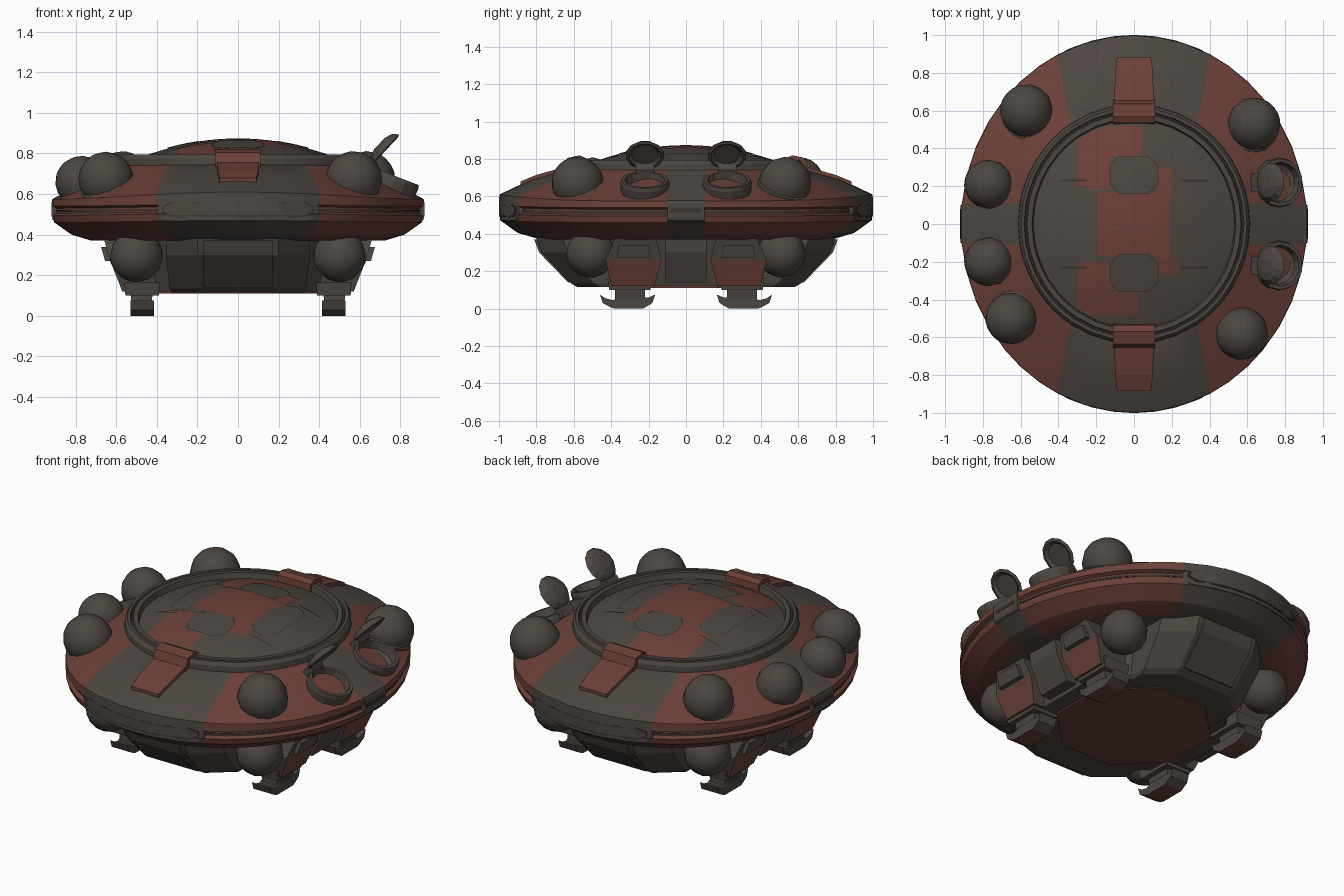
import bpy, bmesh, math
from mathutils import Vector

if "Cube" in bpy.data.objects:
    bpy.data.objects.remove(bpy.data.objects["Cube"])

def mat(name, c):
    m = bpy.data.materials.new(name)
    m.diffuse_color = (*c, 1)
    m.use_nodes = True
    m.node_tree.nodes["Principled BSDF"].inputs["Base Color"].default_value = m.diffuse_color
    return m

GREY, RED, DARK = range(3)
MATS = [mat("warm_grey", (0.075, 0.062, 0.053)), mat("rust_red", (0.150, 0.052, 0.040)),
        mat("dark_seam", (0.040, 0.033, 0.028))]

def finish(name, bm, m=GREY, rule=None, smooth=0, fix=True):
    if fix:
        bmesh.ops.recalc_face_normals(bm, faces=bm.faces)
    bm.normal_update()
    for f in bm.faces:
        f.material_index = rule(f) if rule else m
    me = bpy.data.meshes.new(name)
    bm.to_mesh(me)
    bm.free()
    for x in MATS:
        me.materials.append(x)
    ob = bpy.data.objects.new(name, me)
    bpy.context.collection.objects.link(ob)
    if smooth:
        bpy.ops.object.select_all(action='DESELECT')
        ob.select_set(True)
        bpy.context.view_layer.objects.active = ob
        bpy.ops.object.shade_smooth_by_angle(angle=math.radians(smooth))
    return ob

def loft(name, rings, m=GREY, rule=None, smooth=0):
    """Closed skin through a list of equal-length point rings, capped at both ends."""
    bm = bmesh.new()
    vs = [[bm.verts.new(p) for p in r] for r in rings]
    n = len(vs[0])
    for a, b in zip(vs, vs[1:]):
        for i in range(n):
            bm.faces.new((a[i], a[(i + 1) % n], b[(i + 1) % n], b[i]))
    bm.faces.new(vs[0])
    bm.faces.new(vs[-1])
    return finish(name, bm, m, rule, smooth)

def lathe(name, prof, loc, axis, m=GREY, n=16, smooth=0, rule=None):
    q = Vector((0, 0, 1)).rotation_difference(Vector(axis).normalized())
    rings = [[q @ Vector((r * math.cos(t), r * math.sin(t), h)) + Vector(loc)
              for t in (math.tau * (i + .5) / n for i in range(n))] for r, h in prof]
    return loft(name, rings, m, rule, smooth)

def prism_x(name, prof, x0, x1, m=GREY, rule=None):   # profile in y,z
    return loft(name, [[(x, y, z) for y, z in prof] for x in (x0, x1)], m, rule)

def prism_y(name, prof, y0, y1, m=GREY, rule=None):   # profile in x,z
    return loft(name, [[(x, y, z) for x, z in prof] for y in (y0, y1)], m, rule)

def frustum(name, lo, hi, z0, z1, m=GREY, rule=None):  # (x0,x1,y0,y1) at two heights
    return loft(name, [[(a, c, z), (b, c, z), (b, d, z), (a, d, z)]
                       for (a, b, c, d), z in ((lo, z0), (hi, z1))], m, rule)

# saucer hull: elliptical rings, sector edges follow the angle tables
RIM = [0, 6, 15, 24, 33, 42, 49, 57, 64, 73, 82, 90]
INN = [0, 10, 17, 25, 33, 41, 46, 52, 57, 68, 79, 90]

def ring(rx, ry, zx, zy, f):
    q = [math.radians(a * (1 - f) + b * f) for a, b in zip(RIM, INN)]
    ts = q + [math.pi - t for t in q[-2::-1]]
    ts += [t + math.pi for t in ts[1:-1]]
    return [(rx * math.cos(t), ry * math.sin(t), zx + (zy - zx) * math.sin(t) ** 4) for t in ts]

def hull_rule(f):
    c = f.calc_center_median()
    if c.z > 0.75 or f.normal.z < -0.98:
        return GREY
    k = (math.hypot(c.x / .915, c.y) - .62) / .38
    k = max(0, min(1, k)) if c.z > .56 else 1
    t = math.degrees(math.atan2(abs(c.y), abs(c.x) / .93))
    return RED if 10 - 4 * k < t < 57 + 7 * k else GREY

loft("saucer_hull", [ring(*r) for r in (
    (.72, .78, .37, .37, 0), (.82, .90, .40, .405, 0), (.905, .99, .46, .47, 0),
    (.915, 1.0, .495, .505, 0), (.898, .972, .505, .515, 0), (.898, .972, .53, .54, 0),
    (.917, 1.0, .54, .55, 0), (.915, .998, .575, .61, 0), (.77, .83, .655, .69, .45),
    (.615, .635, .74, .745, 1))], rule=hull_rule, smooth=18)

# dark line in the rim groove
loft("rim_groove_seam", [ring(.901, .975, z, z + .01, 0) for z in (.511, .521)], DARK)

# raised ring around the top deck
loft("deck_ring", [ring(*r, 1) for r in (
    (.615, .635, .72, .72), (.612, .632, .775, .775), (.598, .618, .795, .795), (.582, .60, .795, .795),
    (.578, .596, .785, .785), (.57, .588, .785, .785), (.566, .584, .795, .795), (.54, .558, .795, .795),
    (.53, .548, .75, .75))], rule=lambda f: DARK if abs(f.calc_center_median().z - .785) < .001
     and f.normal.z > .9 else GREY)

# domed deck
def dome_z(x, y):
    return .76 + .11 * (1 - min(1, (x / .53) ** 2 + (y / .548) ** 2))

loft("domed_deck", [[(.535 * r * math.cos(t), .553 * r * math.sin(t), dome_z(.53 * r * math.cos(t), .548 * r * math.sin(t)))
      for t in (math.tau * i / 48 for i in range(48))] for r in (1, .9, .8, .7, .6, .5, .4, .3, .2, .1, .02)], smooth=30)

def patch(name, x0, x1, y0, y1, m, lift, cut=0, n=8):
    """Thin plate hugging the dome; cut chamfers its corners."""
    bm = bmesh.new()
    rows = []
    for j in range(n + 1):
        y = y0 + (y1 - y0) * j / n
        d = max(0, cut - min(y - y0, y1 - y))
        row = []
        for i in range(n + 1):
            x = x0 + d + (x1 - x0 - 2 * d) * i / n
            k = max(1, math.hypot(x / .525, y / .543))
            row.append(bm.verts.new((x / k, y / k, dome_z(x / k, y / k) + lift)))
        rows.append(row)
    for a, b in zip(rows, rows[1:]):
        for i in range(n):
            bm.faces.new((a[i], a[i + 1], b[i + 1], b[i]))
    return finish(name, bm, m, fix=False, smooth=30)

for i, b in enumerate([(-.2, .2, -.17, .17), (-.30, .04, .36, .52), (-.30, -.12, .18, .36),
                       (.12, .20, .17, .30), (.11, .23, -.27, -.17), (-.30, -.12, -.40, -.20), (-.30, .02, -.49, -.36)]):
    patch(f"red_deck_paint_{i}", *b, RED, .004)
for s in (-1, 1):
    patch("deck_hatch_seam", -.13, .13, s * .26 - .10, s * .26 + .10, DARK, .005, .05)
    patch("deck_hatch", -.125, .125, s * .26 - .095, s * .26 + .095, GREY, .007, .048)
    patch("side_hatch", s * .27 - .078, s * .27 + .078, -.198, .198, GREY, .006, .055)
    for y in (-.23, .23):
        patch("deck_seam", s * .32 - .07, s * .32 + .07, y - .005, y + .005, DARK, .005)

# clamp blocks and sloping red plates, front slot panels, side panels
for s in (-1, 1):
    prism_x("deck_clamp", [(s * y, z) for y, z in ((.53, .76), (.535, .805), (.57, .82), (.635, .805), (.66, .735), (.64, .70))],
            -.11, .11, RED)
    loft("clamp_plate", [[(-w, s * y, z), (w, s * y, z), (w, s * y, z - .04), (-w, s * y, z - .04)]
                         for w, y, z in ((.105, .62, .765), (.1, .80, .715), (.09, .885, .68))], RED)
    for name, w, h, r, m in (("slot_frame", .40, .055, 1.0, GREY), ("slot_seam", .375, .034, 1.004, DARK),
                             ("slot_panel", .367, .028, 1.007, GREY)):
        xs = [-w, -w * .9, -w * .6, -w * .3, 0, w * .3, w * .6, w * .9, w]
        rs = []
        for x in xs:
            e = h * (.35 if abs(x) == w else 1)
            y = s * math.sqrt(1 - (x / .915) ** 2)
            rs.append([(x, y * k * .994, .525 + dz) for k, dz in ((r, e), (r, -e), (.95, -e), (.95, e))])
        loft(name, rs, m)
    prism_y("side_panel", [(s * x, z) for x, z in ((.88, .45), (.912, .47), (.918, .49), (.918, .56), (.912, .578), (.87, .59))],
            -.1, .1)
    prism_y("side_panel_slot", [(s * x, z) for x, z in ((.9, .515), (.92, .515), (.92, .535), (.9, .535))], -.08, .08, DARK)

# ball turrets on the upper hull, pods under it
def ball(name, loc, r, axis):
    bm = bmesh.new()
    bmesh.ops.create_uvsphere(bm, u_segments=14, v_segments=9, radius=r)
    q = Vector((0, 0, 1)).rotation_difference(Vector(axis).normalized())
    for v in bm.verts:
        v.co = q @ v.co + Vector(loc)
    finish(name, bm, smooth=30)

for x, y, r in ((-.57, .60, .14), (-.77, .21, .13), (-.77, -.20, .13), (-.65, -.50, .137),
                (.635, .53, .14), (.57, -.58, .14)):
    z = .658 if abs(x) > .7 else .672
    ball("ball_turret", (x, y, z), r, (x, y, .5))
    n = Vector((x, y, 1.7)).normalized()
    lathe("turret_collar", [(r + .006, -.08), (r + .006, -.01), (r - .01, .0)], Vector((x, y, z)) - n * .02, n)
for sx in (-1, 1):
    for sy in (-1, 1):
        ball("belly_pod", (sx * .5, sy * .51, .295), .13, (sx, sy, -.3))

# open turret wells with raised lids on the right side
for s in (-1, 1):
    lathe("open_well", [(.122, -.11), (.132, 0), (.127, .02), (.108, .02), (.098, -.025), (.05, -.05)],
          (.768, s * .22, .67), (.36, 0, .93), n=14)
    lathe("well_lid", [(.04, .04), (.08, .028), (.105, 0), (.088, -.006), (.07, .008)],
          (.725, s * .22, .82), (-.73, 0, .68), n=12)
    prism_y("lid_hinge", [(.62, .72), (.65, .76), (.68, .775), (.69, .74), (.67, .69)], s * .22 - .05, s * .22 + .05)

# belly: chamfered keel, cross wing and core
def keel_ring(k, d, z):
    q = [(.2 * k, .80 - d), (.355 * k, .66 - d * .9)]
    h = q + [(x, -y) for x, y in q[::-1]]
    return [(x, y, z) for x, y in h + [(-x, -y) for x, y in h]]
loft("belly_keel", [keel_ring(.92, .22, .115), keel_ring(.95, .185, .135), keel_ring(1, .03, .30), keel_ring(1, 0, .38)])
prism_y("belly_cross", [(-.655, .38), (-.645, .30), (-.57, .14), (.57, .14), (.645, .30), (.655, .38)], -.11, .11)
lathe("belly_core", [(.54, .12), (.62, .38)], (0, 0, 0), (0, 0, 1), GREY, n=8)
lathe("belly_plate", [(.44, .110), (.44, .125)], (0, 0, 0), (0, 0, 1), RED, n=8)
for s in (-1, 1):
    prism_x("keel_panel", [(s * y, z) for y, z in ((.70, .37), (.812, .37), (.785, .30), (.63, .14), (.56, .14))], -.17, .17)

# legs: red pod, upper box, ankle and clawed foot
for sx in (-1, 1):
    for sy in (-1, 1):
        def box(a, b, c, d):
            return (sx * a, sx * b, sy * c, sy * d)
        frustum("leg_pod", box(.40, .57, .17, .40), box(.42, .625, .13, .43), .12, .26, RED,
                lambda f: RED if abs(f.normal.x) > .6 else GREY)
        frustum("leg_pod_top", box(.42, .625, .13, .43), box(.42, .66, .16, .38), .26, .375)
        frustum("leg_box", box(.5, .655, .19, .37), box(.5, .675, .20, .36), .27, .34)
        frustum("ankle", box(.39, .555, .19, .41), box(.385, .56, .18, .42), .10, .165)
        frustum("shin", box(.43, .52, .22, .38), box(.42, .53, .22, .38), .04, .11)
        foot = ((.16, .075), (.145, .03), (.10, .005), (.08, 0), (-.07, 0), (-.12, .03), (-.135, .075),
                (-.10, .06), (-.06, .06), (.06, .06), (.09, .045), (.13, .055))
        prism_x("foot", [(sy * (.3 + y), z) for y, z in foot], sx * .415, sx * .53,
                rule=lambda f: RED if f.normal.z < -.9 else GREY)
